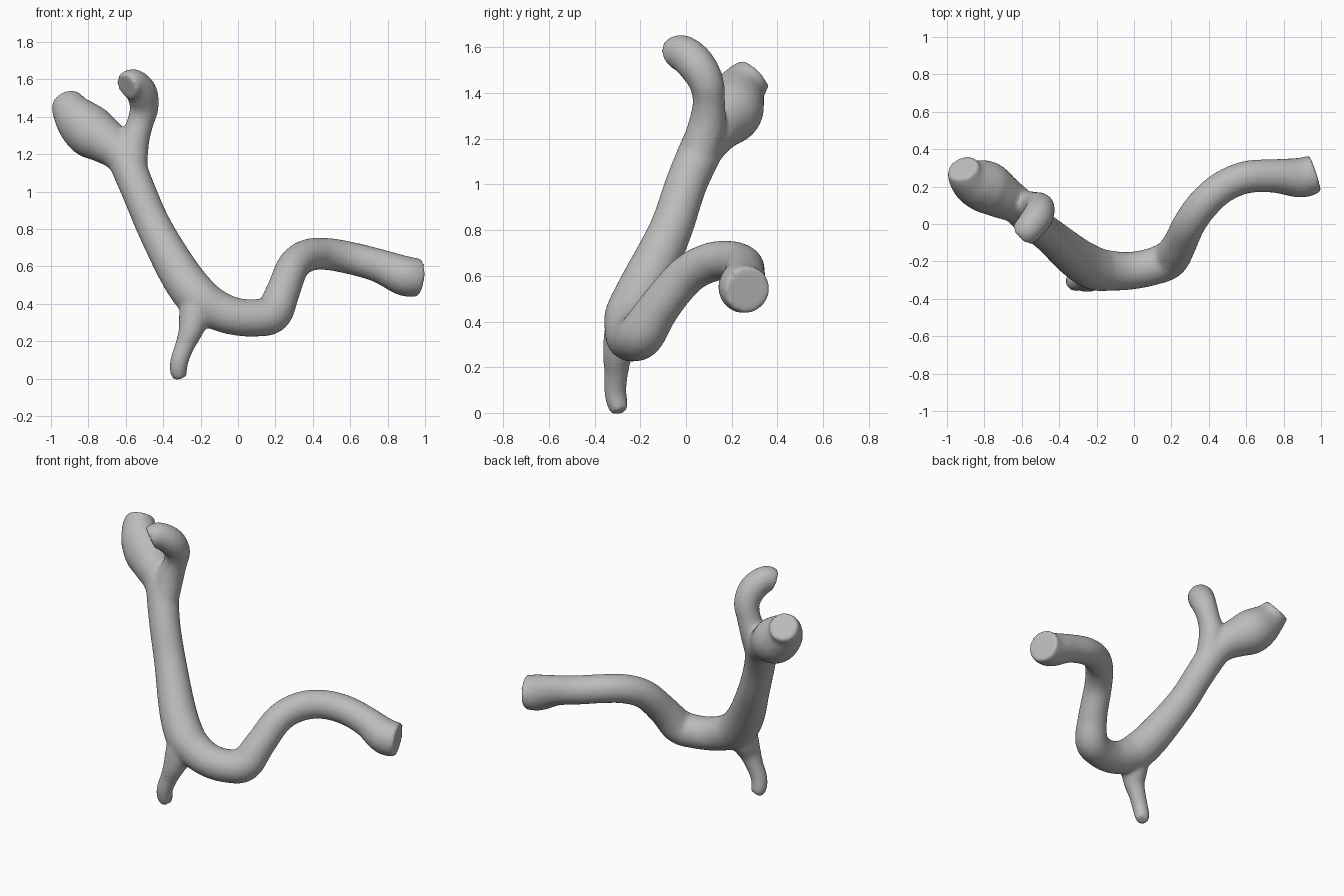
import bpy, bmesh, math
from mathutils import Vector

cube = bpy.data.objects.get("Cube")
if cube:
    bpy.data.objects.remove(cube)

SIDES, STEPS = 28, 6

# Centre lines as (x, y, z, radius)
trunk = [(.968, .27, .54, .102), (.89, .248, .55, .107), (.75, .257, .605, .09),
         (.6, .25, .645, .087), (.47, .195, .667, .086), (.37, .105, .658, .087),
         (.295, 0, .6, .087), (.24, -.115, .465, .091), (.185, -.192, .348, .102),
         (.09, -.23, .325, .1), (-.02, -.25, .334, .101), (-.12, -.25, .37, .107),
         (-.21, -.238, .43, .116), (-.31, -.18, .56, .11), (-.443, -.068, .8, .095),
         (-.53, 0, 1, .092), (-.595, .07, 1.16, .096), (-.62, .1, 1.22, .094)]
hooked_branch = [(-.57, .05, 1.12, .085), (-.56, .09, 1.25, .083), (-.525, .1, 1.36, .071),
                 (-.502, .088, 1.45, .077), (-.515, .04, 1.53, .083),
                 (-.56, -.02, 1.578, .078), (-.595, -.055, 1.562, .072)]
bulging_branch = [(-.58, .06, 1.14, .09), (-.64, .11, 1.215, .103), (-.71, .15, 1.27, .122),
                  (-.785, .195, 1.32, .14), (-.85, .222, 1.38, .127),
                  (-.893, .255, 1.435, .103), (-.915, .3, 1.482, .085)]
lower_branch = [(-.21, -.25, .42, .1), (-.235, -.28, .32, .083), (-.255, -.3, .25, .065),
                (-.283, -.305, .18, .053), (-.312, -.31, .1, .049),
                (-.318, -.3, .04, .046), (-.307, -.288, .005, .036)]


def resample(points):
    """Catmull-Rom through the points, radius included."""
    p = [Vector(q) for q in points]
    p = [2 * p[0] - p[1]] + p + [2 * p[-1] - p[-2]]
    out = []
    for a, b, c, d in zip(p, p[1:], p[2:], p[3:]):
        for i in range(STEPS):
            t = i / STEPS
            out.append(.5 * (2 * b + (c - a) * t + (2 * a - 5 * b + 4 * c - d) * t ** 2
                             + (3 * b - a - 3 * c + d) * t ** 3))
    return out + [p[-2]]


def add_tube(bm, points):
    """Sweep a circle along a path, with flat capped ends."""
    path = resample(points)
    rings = []
    normal = None
    for i, p in enumerate(path):
        ahead, behind = path[min(i + 1, len(path) - 1)], path[max(i - 1, 0)]
        tangent = (ahead - behind).to_3d().normalized()
        if normal is None:
            normal = tangent.orthogonal()
        normal = (normal - tangent * normal.dot(tangent)).normalized()
        side = tangent.cross(normal)
        ring = []
        for k in range(SIDES):
            a = math.tau * k / SIDES
            ring.append(bm.verts.new(p.to_3d() + p.w * (normal * math.cos(a) + side * math.sin(a))))
        rings.append(ring)
    for r, s in zip(rings, rings[1:]):
        for k in range(SIDES):
            j = (k + 1) % SIDES
            bm.faces.new((r[k], r[j], s[j], s[k]))
    bm.faces.new(rings[0][::-1])
    bm.faces.new(rings[-1])


# All tubes in one mesh, fused by a voxel remesh
bm = bmesh.new()
for line in (trunk, hooked_branch, bulging_branch, lower_branch):
    add_tube(bm, line)
mesh = bpy.data.meshes.new("branching_tube")
bm.to_mesh(mesh)
bm.free()
tube = bpy.data.objects.new("branching_tube", mesh)
bpy.context.collection.objects.link(tube)

# Plain grey
grey = bpy.data.materials.new("plain_grey")
grey.use_nodes = True
grey.diffuse_color = (.5, .5, .5, 1)
grey.node_tree.nodes["Principled BSDF"].inputs["Base Color"].default_value = (.5, .5, .5, 1)
mesh.materials.append(grey)

# Fuse, then soften the joints
fuse = tube.modifiers.new("fuse", 'REMESH')
fuse.mode = 'VOXEL'
fuse.voxel_size = .012
fuse.use_smooth_shade = True
soften = tube.modifiers.new("soften", 'SMOOTH')
soften.factor = .5
soften.iterations = 8
